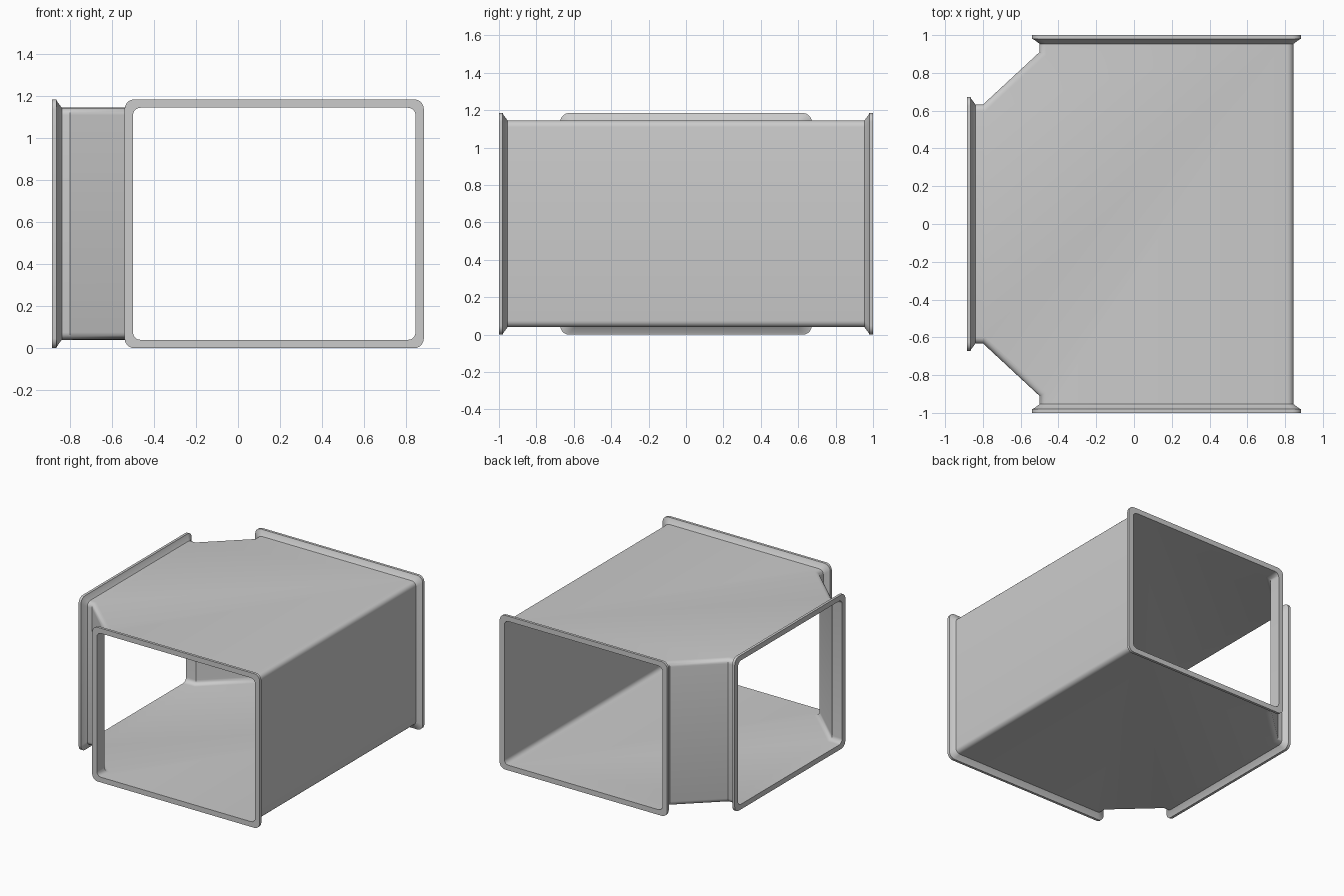
import bpy, bmesh
from math import cos, sin, pi

if "Cube" in bpy.data.objects:
    bpy.data.objects.remove(bpy.data.objects["Cube"])

R, Z0, Z1, SEG = 0.035, 0.04, 1.145, 5      # corner radius, duct floor and roof
ZC = (Z0 + Z1) / 2


def finish(bm, name):
    bmesh.ops.remove_doubles(bm, verts=bm.verts, dist=1e-5)
    bmesh.ops.recalc_face_normals(bm, faces=bm.faces)
    me = bpy.data.meshes.new(name)
    bm.to_mesh(me)
    bm.free()
    ob = bpy.data.objects.new(name, me)
    bpy.context.collection.objects.link(ob)
    bpy.ops.object.select_all(action='DESELECT')
    ob.select_set(True)
    bpy.context.view_layer.objects.active = ob
    bpy.ops.object.shade_smooth_by_angle(angle=0.6)
    return ob


def bridge(bm, rows, closed=False):
    for a, b in zip(rows, rows[1:]):
        n = len(a)
        for i in range(n if closed else n - 1):
            j = (i + 1) % n
            bm.faces.new((a[i], a[j], b[j], b[i]))


# Wall outlines seen from above, pulled inward by d
def right_wall(d):
    return [(0.845 - d, -1), (0.845 - d, 1)]


def back_wall(d):
    return [(-0.5 + d, 1), (-0.5 + d, 0.91 - 0.44 * d),
            (-0.8 + 0.389 * d, 0.632 - d), (-0.885, 0.632 - d)]


def front_wall(d):
    return [(x, -y) for x, y in reversed(back_wall(d))]


# Thin duct body: three walls with rounded edges, plus roof and floor
arc = [i * pi / 2 / SEG for i in range(SEG + 1)]
levels = [(R * (1 - sin(a)), Z0 + R * (1 - cos(a))) for a in arc]
levels += [(d, 2 * ZC - z) for d, z in reversed(levels)]
bm = bmesh.new()
floor, roof = [], []
for wall in (right_wall, back_wall, front_wall):
    rows = [[bm.verts.new((x, y, z)) for x, y in wall(d)] for d, z in levels]
    bridge(bm, rows)
    floor += rows[0]
    roof += rows[-1]
bm.faces.new(floor)
bm.faces.new(roof)
finish(bm, "duct_body")


# Rounded rectangle loop in (u, z), grown outward by g
def rounded_rect(u0, u1, g):
    r = R + 0.3 * g
    a0, a1, b0, b1 = u0 - g + r, u1 + g - r, Z0 - g + r, Z1 + g - r
    pts = []
    for k, (u, z) in enumerate([(a1, b1), (a0, b1), (a0, b0), (a1, b0)]):
        pts += [(u + r * cos(a + k * pi / 2), z + r * sin(a + k * pi / 2)) for a in arc]
    return pts


# Flange lip: flat face, rim, then a sloped back
def flange(name, u0, u1, place):
    bm = bmesh.new()
    profile = [(0, 0), (0.04, 0), (0.04, 0.02), (0.031, 0.023), (0, 0.046)]
    rows = [[bm.verts.new(place(u, z, t)) for u, z in rounded_rect(u0, u1, g)]
            for g, t in profile]
    bridge(bm, rows, True)
    finish(bm, name)


flange("front_flange", -0.5, 0.845, lambda u, z, t: (u, -1 + t, z))
flange("back_flange", -0.5, 0.845, lambda u, z, t: (u, 1 - t, z))
flange("side_flange", -0.632, 0.632, lambda u, z, t: (-0.885 + t, u, z))
